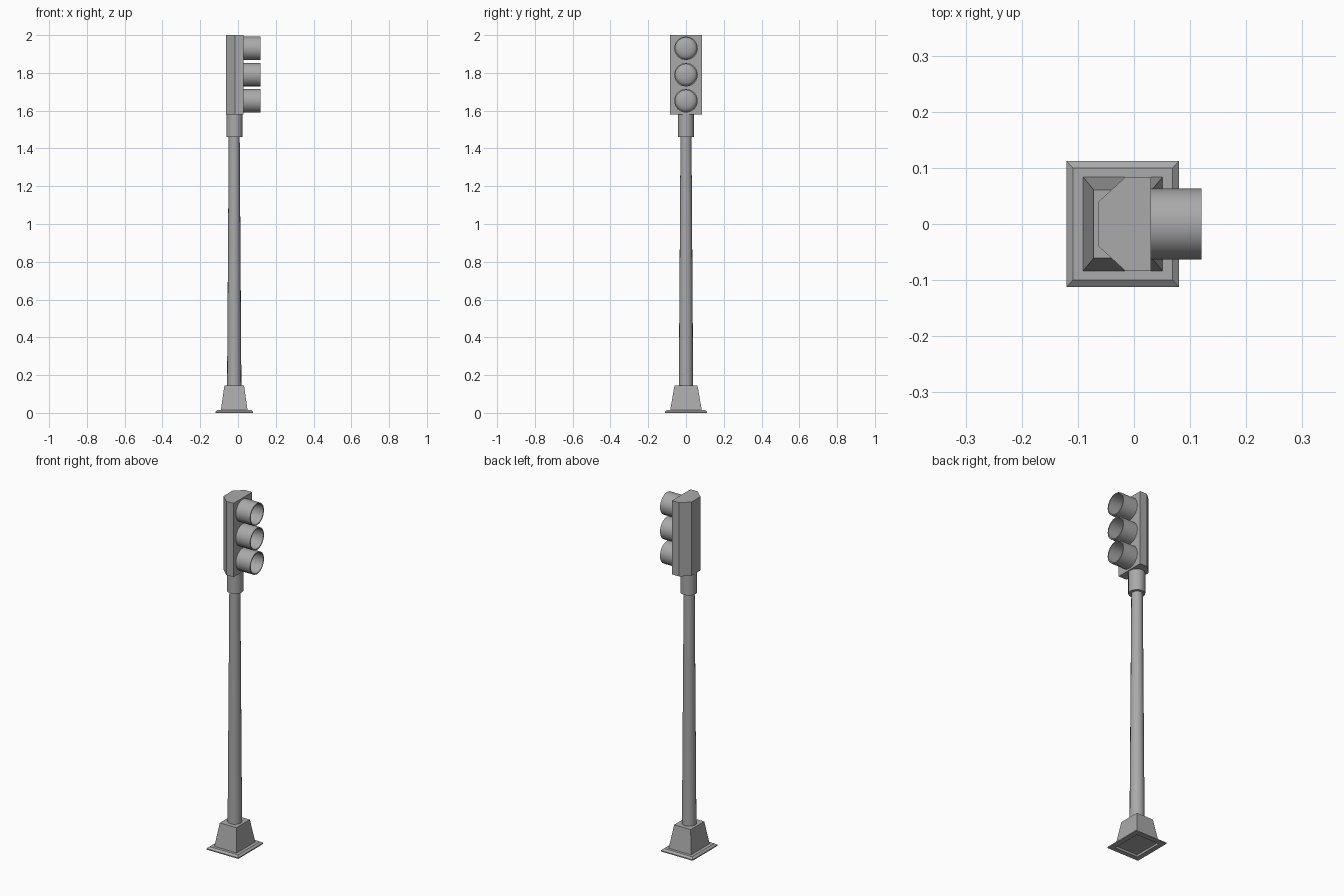
import bpy, bmesh
from math import cos, sin, pi, radians
from mathutils import Matrix

if "Cube" in bpy.data.objects:
    bpy.data.objects.remove(bpy.data.objects["Cube"])

GREY = (0.40, 0.40, 0.40, 1)
metal = bpy.data.materials.new("grey metal")
metal.use_nodes = True
metal.diffuse_color = GREY
metal.node_tree.nodes["Principled BSDF"].inputs["Base Color"].default_value = GREY

AXIS_X = -0.02                                   # centre line of the post
TO_X = Matrix.Rotation(pi / 2, 4, "Y")           # turns a z axis towards +x


def loft(name, rings, caps=(True, True), smooth=False, matrix=Matrix()):
    """Skin a list of point rings and optionally cap both ends."""
    bm = bmesh.new()
    loops = [[bm.verts.new(matrix @ Matrix.Translation(p).translation) for p in r] for r in rings]
    for a, b in zip(loops, loops[1:]):
        for i in range(len(a)):
            j = (i + 1) % len(a)
            bm.faces.new((a[i], a[j], b[j], b[i]))
    if caps[0]:
        bm.faces.new(loops[0][::-1])
    if caps[1]:
        bm.faces.new(loops[-1])
    mesh = bpy.data.meshes.new(name)
    bm.to_mesh(mesh)
    bm.free()
    mesh.materials.append(metal)
    obj = bpy.data.objects.new(name, mesh)
    bpy.context.collection.objects.link(obj)
    if smooth:
        bpy.ops.object.select_all(action="DESELECT")
        obj.select_set(True)
        bpy.context.view_layer.objects.active = obj
        bpy.ops.object.shade_smooth_by_angle(angle=radians(35))
    return obj


def rect(hx, hy, z):
    return [(AXIS_X + sx * hx, sy * hy, z) for sx, sy in ((-1, -1), (1, -1), (1, 1), (-1, 1))]


def circle(r, z, x=0, n=16):
    return [(x + r * cos(2 * pi * i / n), r * sin(2 * pi * i / n), z) for i in range(n)]


# Base plate with sloped rim, open underneath where the pedestal stands
loft("base_plate", [rect(0.072, 0.085, 0.012), rect(0.072, 0.085, 0), rect(0.1, 0.112, 0),
                    rect(0.1, 0.112, 0.006), rect(0.089, 0.1, 0.015),
                    rect(0.07, 0.083, 0.015)], caps=(False, False))
loft("pedestal", [rect(0.071, 0.084, 0.012), rect(0.052, 0.061, 0.145)])

# Tapered pole and the collar under the signal head
loft("pole", [circle(0.038, 0.14, AXIS_X), circle(0.029, 1.47, AXIS_X)], smooth=True)
loft("collar", [circle(0.043, 1.46, AXIS_X + 0.002), circle(0.043, 1.585, AXIS_X + 0.002)], smooth=True)

# Signal head: a box with chamfered back corners
outline = [(-0.063, 0.04), (-0.063, -0.04), (-0.015, -0.084),
           (0.03, -0.084), (0.03, 0.084), (-0.015, 0.084)]
loft("signal_head", [[(x, y, z) for x, y in outline] for z in (1.58, 2.0)])

# Three hooded lamps, each with a domed lens
for label, z in (("top", 1.93), ("middle", 1.79), ("bottom", 1.652)):
    place = Matrix.Translation((0.03, 0, z)) @ TO_X
    loft(label + "_visor", [circle(0.063, -0.002), circle(0.063, 0.09), circle(0.057, 0.09),
                            circle(0.057, -0.002)], caps=(False, False), smooth=True, matrix=place)
    dome = [circle(0.058 * cos(a), 0.022 * sin(a)) for a in (pi / 2 * k / 5 for k in range(5))]
    loft(label + "_lens", dome, smooth=True, matrix=place)
